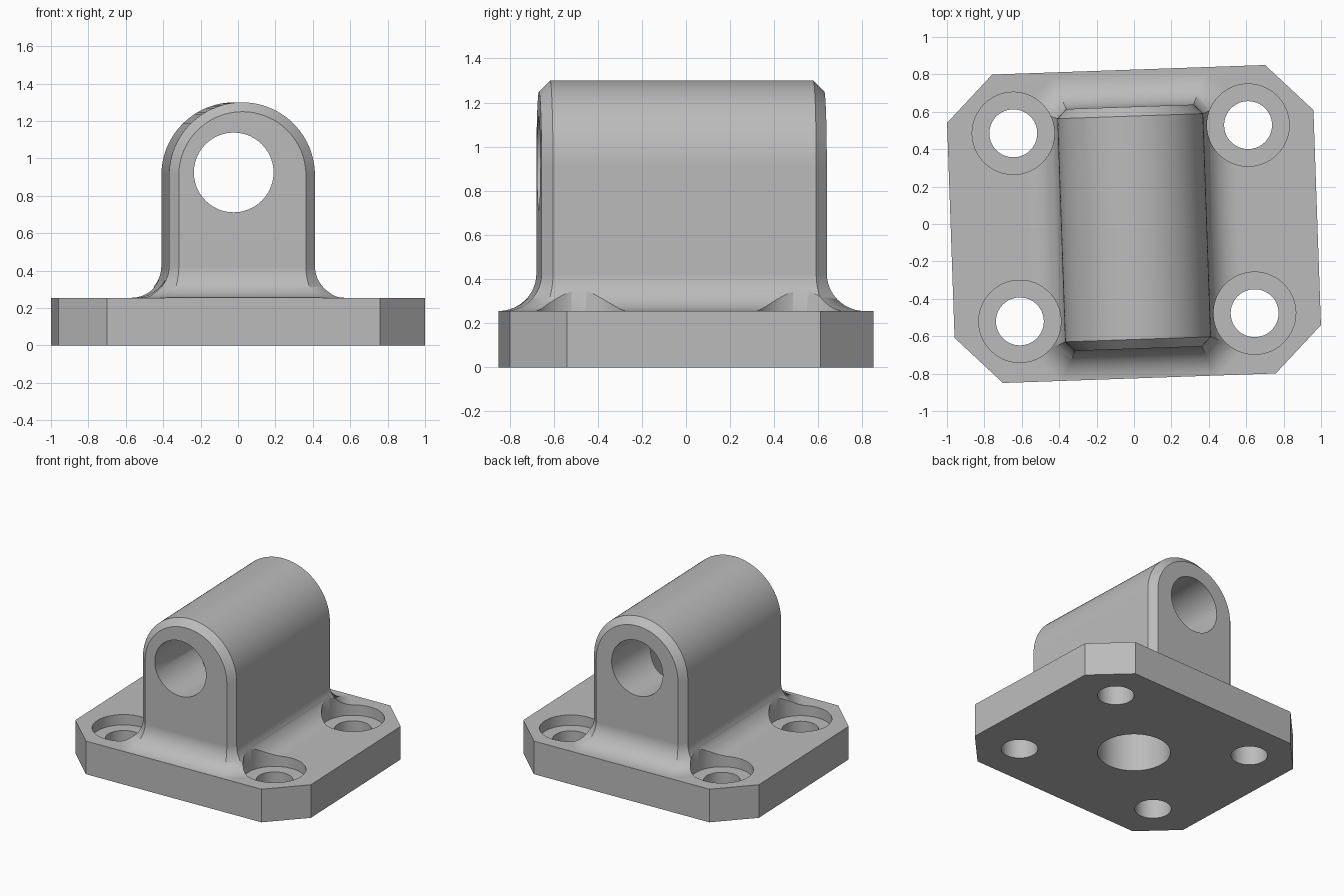
import bpy
import bmesh
from math import sin, cos, pi, sqrt, radians
from mathutils import Matrix

if "Cube" in bpy.data.objects:
    bpy.data.objects.remove(bpy.data.objects["Cube"], do_unlink=True)

TWIST = Matrix.Rotation(radians(2), 4, 'Z')   # the casting sits slightly turned
PLATE_X, PLATE_Y, PLATE_Z, PLATE_CUT = 0.98, 0.825, 0.255, 0.25
BOSS_R, BOSS_Y, BOSS_Z, BOSS_CUT = 0.39, 0.647, 0.91, 0.05
BOSS_SHIFT = -0.02
FILLET = 0.17


def make_object(name, bm, matrix=TWIST):
    bmesh.ops.remove_doubles(bm, verts=bm.verts, dist=1e-5)
    bmesh.ops.recalc_face_normals(bm, faces=bm.faces)
    bm.transform(matrix)
    mesh = bpy.data.meshes.new(name)
    bm.to_mesh(mesh)
    bm.free()
    obj = bpy.data.objects.new(name, mesh)
    bpy.context.collection.objects.link(obj)
    return obj


def octagon(a, b, c):
    """Rectangle of half sizes a, b with corners cut by c."""
    return [(a, c - b), (a, b - c), (a - c, b), (c - a, b),
            (-a, b - c), (-a, c - b), (c - a, -b), (a - c, -b)]


def loft(bm, rings, closed=True):
    loops = [[bm.verts.new(p) for p in ring] for ring in rings]
    n = len(loops[0])
    for lo, hi in zip(loops, loops[1:]):
        for i in range(n if closed else n - 1):
            j = (i + 1) % n
            bm.faces.new((lo[i], lo[j], hi[j], hi[i]))
    return loops


def prism(name, outline, z0, z1):
    bm = bmesh.new()
    loops = loft(bm, [[(x, y, z) for x, y in outline] for z in (z0, z1)])
    for loop in loops:
        bm.faces.new(loop)
    return make_object(name, bm)


def cylinder(name, r, z0, z1, x=0, y=0, matrix=TWIST):
    bm = bmesh.new()
    place = Matrix.Translation((x, y, (z0 + z1) / 2))
    bmesh.ops.create_cone(bm, cap_ends=True, segments=72, radius1=r, radius2=r,
                          depth=z1 - z0, matrix=place)
    return make_object(name, bm, matrix)


def combine(target, tool, operation):
    mod = target.modifiers.new("combine", 'BOOLEAN')
    mod.operation = operation
    mod.solver = 'EXACT'
    mod.object = tool
    bpy.context.view_layer.objects.active = target
    bpy.ops.object.modifier_apply(modifier=mod.name)
    bpy.data.objects.remove(tool, do_unlink=True)


# Arched boss with chamfered ends, flowing into a filleted foot
def arch(r, y):
    steps = 48
    top = [(r * cos(pi * i / steps), y, BOSS_Z + r * sin(pi * i / steps))
           for i in range(steps + 1)]
    foot_z = PLATE_Z + FILLET
    return [(r, y, foot_z)] + top + [(-r, y, foot_z)]


bm = bmesh.new()
inner, straight = BOSS_R - BOSS_CUT, BOSS_Y - BOSS_CUT
ends = loft(bm, [arch(inner, -BOSS_Y), arch(BOSS_R, -straight),
                 arch(BOSS_R, straight), arch(inner, BOSS_Y)], closed=False)
bm.faces.new(ends[0])
bm.faces.new(ends[-1])


def foot_ring(d, z):
    outline = octagon(BOSS_R + d, BOSS_Y + d, BOSS_CUT + d * (2 - sqrt(2)))
    return [(x, y, z) for x, y in outline]


rings = [foot_ring(FILLET, 0.1)]
for i in range(17):
    a = pi / 2 * i / 16
    rings.append(foot_ring(FILLET * (1 - sin(a)), PLATE_Z + FILLET * (1 - cos(a))))
foot = loft(bm, rings)
bm.faces.new(foot[0])
bmesh.ops.translate(bm, verts=bm.verts, vec=(0, BOSS_SHIFT, 0))
boss = make_object("boss", bm)

# Base plate, trimmed together with the foot to the cut-corner outline
body = prism("bearing_bracket", octagon(1.2, 1.1, 0.1), -0.1, PLATE_Z)
combine(body, boss, 'UNION')
trim = prism("trim", octagon(PLATE_X, PLATE_Y, PLATE_CUT), 0, 2)
combine(body, trim, 'INTERSECT')

# Counterbored screw holes
for sx in (-1, 1):
    for sy in (-1, 1):
        x, y = sx * 0.628, sy * 0.503 + 0.004
        combine(body, cylinder("screw_hole", 0.128, -0.2, 0.6, x, y), 'DIFFERENCE')
        combine(body, cylinder("counterbore", 0.22, 0.175, 0.8, x, y), 'DIFFERENCE')

# Vertical hole from below, and the cross bore
combine(body, cylinder("centre_hole", 0.255, -0.2, 0.925), 'DIFFERENCE')
along_y = Matrix.Translation((-0.023, 0, 0.925)) @ Matrix.Rotation(pi / 2, 4, 'X')
combine(body, cylinder("cross_bore", 0.213, -1, 1, matrix=along_y), 'DIFFERENCE')

# Material and shading
grey = bpy.data.materials.new("plain grey metal")
grey.use_nodes = True
colour = (0.5, 0.5, 0.5, 1)
grey.diffuse_color = colour
grey.node_tree.nodes["Principled BSDF"].inputs["Base Color"].default_value = colour
body.data.materials.clear()
body.data.materials.append(grey)

for obj in bpy.context.selected_objects:
    obj.select_set(False)
body.select_set(True)
bpy.context.view_layer.objects.active = body
bpy.ops.object.shade_smooth_by_angle(angle=radians(30))
weighted = body.modifiers.new("even_shading", 'WEIGHTED_NORMAL')
weighted.keep_sharp = True
